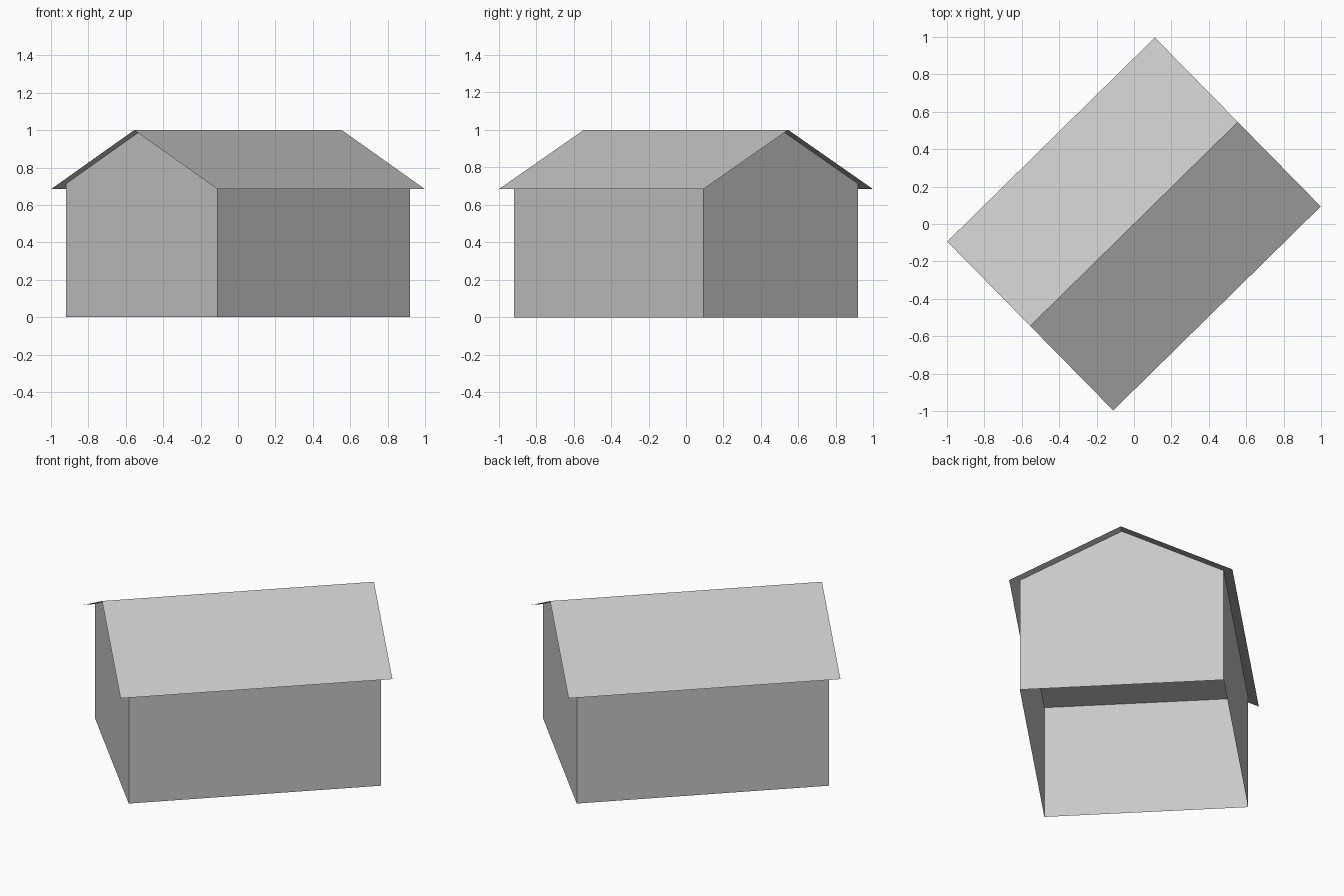
import bpy
import math

if "Cube" in bpy.data.objects:
    bpy.data.objects.remove(bpy.data.objects["Cube"])

TURN = math.radians(44.5)
ROOF_L, ROOF_W = 0.778, 0.633      # roof half length, half width
WALL_L, WALL_W = 0.722, 0.578      # wall half length, half width
RIDGE, EAVE = 1.0, 0.685
WALL_TOP = RIDGE - (RIDGE - EAVE) * WALL_W / ROOF_W

grey = bpy.data.materials.new("light_grey")
grey.diffuse_color = (0.578, 0.578, 0.578, 1)
grey.use_nodes = True
grey.node_tree.nodes["Principled BSDF"].inputs["Base Color"].default_value = grey.diffuse_color


def extrude_profile(name, profile, half_length, closing_faces):
    """Sweep a (y, z) profile along x; closing_faces index the two end rings."""
    n = len(profile)
    verts = [(x, y, z) for x in (-half_length, half_length) for y, z in profile]
    faces = closing_faces(n)
    mesh = bpy.data.meshes.new(name)
    mesh.from_pydata(verts, [], faces)
    mesh.materials.append(grey)
    obj = bpy.data.objects.new(name, mesh)
    obj.rotation_euler.z = TURN
    bpy.context.collection.objects.link(obj)
    return obj


# Walls: open underneath, two gable ends, two long sides
house = [(-WALL_W, 0), (-WALL_W, WALL_TOP), (0, RIDGE), (WALL_W, WALL_TOP), (WALL_W, 0)]
extrude_profile("walls", house, WALL_L, lambda n: [
    (4, 3, 2, 1, 0), (5, 6, 7, 8, 9),      # gable ends
    (0, 1, 6, 5), (3, 4, 9, 8),            # long sides
])

# Ceiling: flat sheet at the top of the long sides
extrude_profile("ceiling", [(-WALL_W, WALL_TOP), (WALL_W, WALL_TOP)], WALL_L,
                lambda n: [(0, 1, 3, 2)])

# Roof: thin folded sheet overhanging on all sides
extrude_profile("roof", [(-ROOF_W, EAVE), (0, RIDGE), (ROOF_W, EAVE)], ROOF_L,
                lambda n: [(i, i + n, i + n + 1, i + 1) for i in range(n - 1)])
